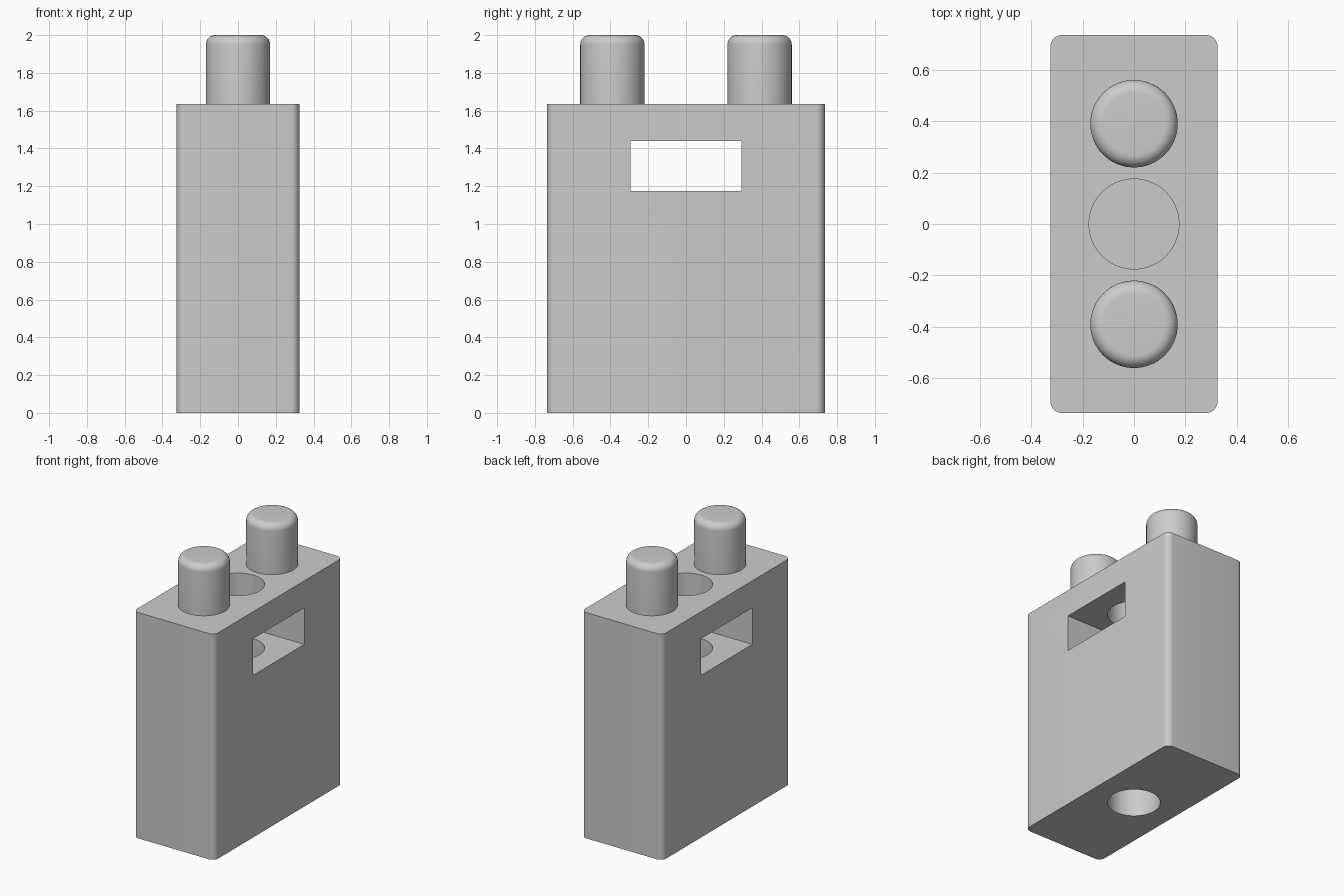
import bpy
import bmesh
import math

cube = bpy.data.objects.get("Cube")
if cube:
    bpy.data.objects.remove(cube, do_unlink=True)

BODY_X, BODY_Y, BODY_Z = 0.65, 1.47, 1.635
PEG_Y, PEG_R, HOLE_R = 0.39, 0.17, 0.175

grey = bpy.data.materials.new("light grey")
grey.use_nodes = True
colour = (0.6, 0.6, 0.6, 1)
grey.diffuse_color = colour
grey.node_tree.nodes["Principled BSDF"].inputs["Base Color"].default_value = colour


def finish(name, bm):
    """Turn a bmesh into a grey object."""
    mesh = bpy.data.meshes.new(name)
    bm.to_mesh(mesh)
    bm.free()
    obj = bpy.data.objects.new(name, mesh)
    bpy.context.collection.objects.link(obj)
    mesh.materials.append(grey)
    return obj


def box(name, size, centre, corner=0):
    """Box, with its upright edges rounded if a corner radius is given."""
    bm = bmesh.new()
    bmesh.ops.create_cube(bm, size=1)
    bmesh.ops.scale(bm, vec=size, verts=bm.verts)
    bmesh.ops.translate(bm, vec=centre, verts=bm.verts)
    if corner:
        upright = [e for e in bm.edges
                   if abs(e.verts[0].co.z - e.verts[1].co.z) > 0.1]
        bmesh.ops.bevel(bm, geom=upright, offset=corner, segments=8,
                        profile=0.5, affect='EDGES')
    return finish(name, bm)


def cylinder(name, radius, y, bottom, top, rounding=0):
    """Upright cylinder, with its top rim rounded if asked."""
    bm = bmesh.new()
    bmesh.ops.create_cone(bm, cap_ends=True, segments=64, radius1=radius,
                          radius2=radius, depth=top - bottom)
    bmesh.ops.translate(bm, vec=(0, y, (top + bottom) / 2), verts=bm.verts)
    if rounding:
        rim = [e for e in bm.edges
               if all(v.co.z > top - 0.001 for v in e.verts)]
        bmesh.ops.bevel(bm, geom=rim, offset=rounding, segments=8,
                        profile=0.5, affect='EDGES')
    return finish(name, bm)


def smooth(obj):
    bpy.ops.object.select_all(action='DESELECT')
    obj.select_set(True)
    bpy.context.view_layer.objects.active = obj
    bpy.ops.object.shade_smooth_by_angle(angle=math.radians(30))


# Main block
body = box("body", (BODY_X, BODY_Y, BODY_Z), (0, 0, BODY_Z / 2), corner=0.045)

# Side window, upper socket passing through it, and lower socket
cutters = [
    box("window_cutter", (1, 0.59, 0.265), (0, 0, 1.307)),
    cylinder("upper_socket_cutter", HOLE_R, 0, 0.85, 1.8),
    cylinder("lower_socket_cutter", HOLE_R, 0, -0.2, 0.45),
]
for cutter in cutters:
    cut = body.modifiers.new(cutter.name, 'BOOLEAN')
    cut.operation = 'DIFFERENCE'
    cut.solver = 'EXACT'
    cut.object = cutter
    bpy.ops.object.select_all(action='DESELECT')
    bpy.context.view_layer.objects.active = body
    body.select_set(True)
    bpy.ops.object.modifier_apply(modifier=cut.name)
for cutter in cutters:
    bpy.data.objects.remove(cutter, do_unlink=True)
smooth(body)

# Two pegs standing on the block
for name, side in (("front_peg", -1), ("back_peg", 1)):
    smooth(cylinder(name, PEG_R, side * PEG_Y, BODY_Z - 0.01, 2, rounding=0.05))
